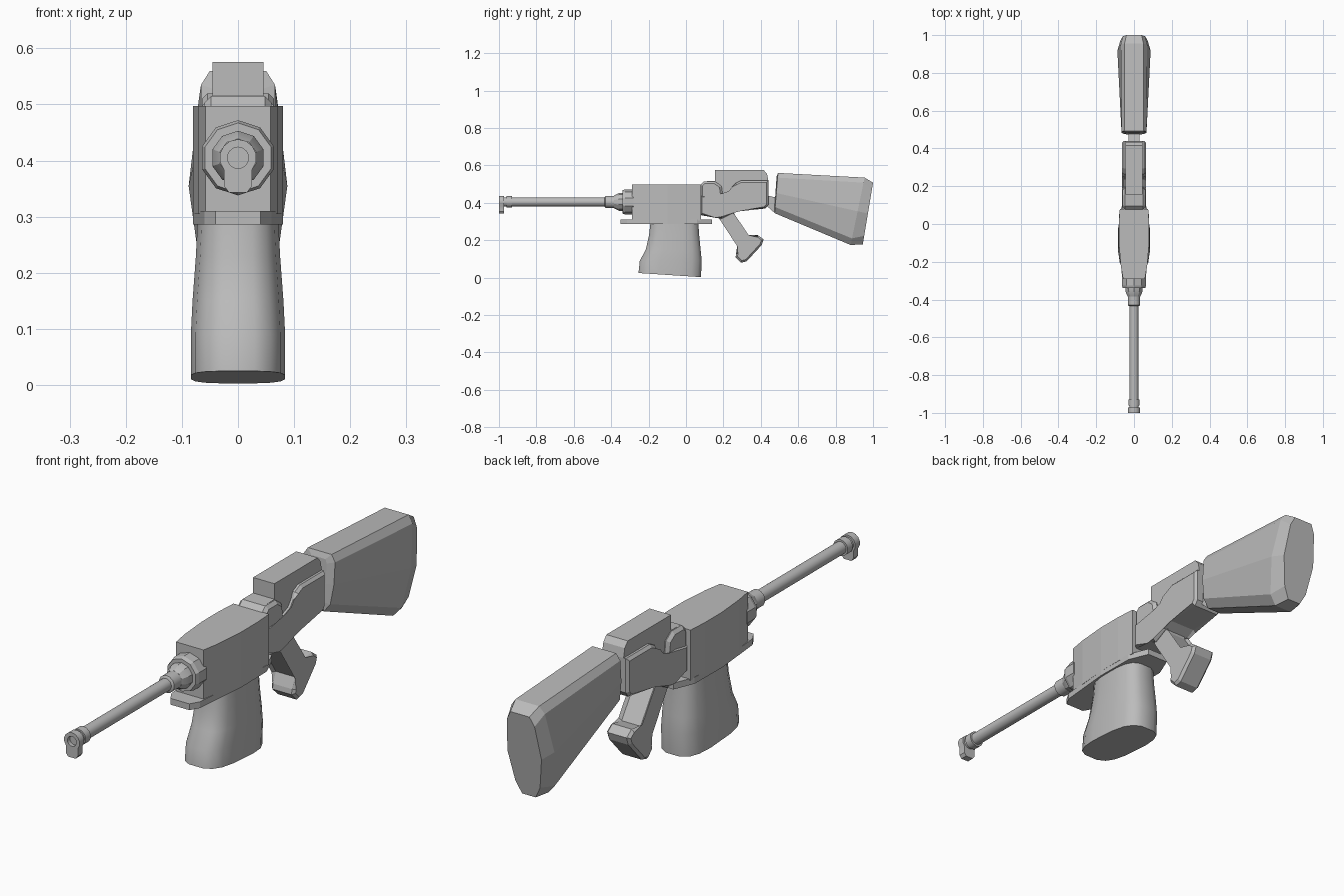
import bpy, bmesh, math
from mathutils import Vector

cube = bpy.data.objects.get("Cube")
if cube:
    bpy.data.objects.remove(cube)

grey = bpy.data.materials.new("plain grey")
grey.use_nodes = True
COLOUR = (0.5, 0.5, 0.5, 1)
grey.diffuse_color = COLOUR
grey.node_tree.nodes["Principled BSDF"].inputs["Base Color"].default_value = COLOUR


def finish(name, bm, smooth=None):
    bmesh.ops.recalc_face_normals(bm, faces=bm.faces)
    mesh = bpy.data.meshes.new(name)
    bm.to_mesh(mesh)
    bm.free()
    mesh.materials.append(grey)
    obj = bpy.data.objects.new(name, mesh)
    bpy.context.collection.objects.link(obj)
    if smooth:
        bpy.ops.object.select_all(action='DESELECT')
        obj.select_set(True)
        bpy.context.view_layer.objects.active = obj
        bpy.ops.object.shade_smooth_by_angle(angle=math.radians(smooth))
    return obj


def loft(name, rings, smooth=None):
    """Skin a list of equal-length rings and cap both ends."""
    bm = bmesh.new()
    rows = [[bm.verts.new(p) for p in ring] for ring in rings]
    n = len(rows[0])
    for a, b in zip(rows, rows[1:]):
        for i in range(n):
            j = (i + 1) % n
            bm.faces.new((a[i], a[j], b[j], b[i]))
    bm.faces.new(rows[0])
    bm.faces.new(rows[-1])
    return finish(name, bm, smooth)


def side_prism(name, profile, half, bevel=0):
    """Extrude a (y, z) profile across x and chamfer its two outlines."""
    bm = bmesh.new()
    a, b = [[bm.verts.new((x, y, z)) for y, z in profile] for x in (-half, half)]
    bm.faces.new(a)
    bm.faces.new(b)
    for i in range(len(a)):
        j = (i + 1) % len(a)
        bm.faces.new((a[i], a[j], b[j], b[i]))
    if bevel:
        rim = [e for e in bm.edges if abs(e.verts[0].co.x - e.verts[1].co.x) < 1e-5]
        bmesh.ops.bevel(bm, geom=rim, offset=bevel, segments=1, affect='EDGES')
    return finish(name, bm)


def plan_prism(name, half_outline, z0, z1):
    """Extrude an outline given as (x, y) on the +x side, mirrored."""
    outline = half_outline + [(-x, y) for x, y in reversed(half_outline)]
    return loft(name, [[(x, y, z) for x, y in outline] for z in (z0, z1)])


def lathe(name, stations, sides, smooth=None):
    """Turned part on the barrel axis from (y, radius) stations."""
    rings = []
    for y, r in stations:
        ang = [math.tau * i / sides for i in range(sides)]
        rings.append([(r * math.sin(t), y, AXIS + r * math.cos(t)) for t in ang])
    return loft(name, rings, smooth)


AXIS = 0.405

# Receiver and the flange under it
plan_prism("receiver", [(.058, -.29), (.07, -.22), (.08, -.1), (.08, 0), (.075, .08)], .305, .497)
plan_prism("flange", [(.04, -.35), (.06, -.315), (.08, -.1), (.078, .06), (.045, .14)], .286, .31)

# Barrel group
lathe("barrel_collar", [(-.28, .067), (-.325, .067), (-.34, .062)], 10)
lathe("barrel_cone", [(-.33, .048), (-.357, .048), (-.385, .034)], 10, 30)
lathe("barrel_sleeve", [(-.38, .033), (-.43, .033), (-.435, .025)], 14, 40)
lathe("barrel", [(-.42, .024), (-.94, .024)], 14, 40)
lathe("muzzle_ring", [(-.93, .031), (-.96, .031)], 14, 40)
lathe("muzzle_neck", [(-.955, .025), (-.98, .025)], 14, 40)

# Muzzle tip: rounded head with a foot below, shallow bore in its face
arc = [math.radians(-40 + 26 * i) for i in range(11)]
tip = [(.033 * math.cos(t), AXIS + .033 * math.sin(t)) for t in arc]
tip += [(-.025, .355), (-.016, .343), (.016, .343), (.025, .355)]
bore = [(.019 * v.x, AXIS + .019 * v.y) for v in
        (Vector((x, z - AXIS)).normalized() for x, z in tip)]
loft("muzzle_tip", [[(x, y, z) for x, z in ring] for y, ring in
                    ((-.972, tip), (-1.0, tip), (-1.0, bore), (-.985, bore))], 30)

# Front grip: rounded cross-sections (z, front y, rear y, half width, tilt)
rings = []
for z, front, rear, half, tilt in [(.295, -.19, .066, .072, 0), (.23, -.197, .07, .075, 0),
                                   (.15, -.215, .078, .081, 0), (.09, -.247, .084, .084, 0),
                                   (.014, -.254, .08, .084, .011)]:
    ring = []
    for i in range(16):
        c, s = math.cos(math.tau * (i + .5) / 16), math.sin(math.tau * (i + .5) / 16)
        px, py = [math.copysign(abs(v) ** .65, v) / .987 for v in (c, s)]
        ring.append((half * px, (front + rear) / 2 + (rear - front) / 2 * py, z - tilt * py))
    rings.append(ring)
loft("front_grip", rings, 35)

# Rear body: narrow core, front deck, and wide lower plates
side_prism("body_core", [(.07, .36), (.07, .49), (.095, .515), (.155, .517), (.155, .576),
                         (.415, .576), (.433, .555), (.44, .52), (.44, .4), (.42, .375)], .045)
side_prism("body_deck", [(.075, .42), (.075, .495), (.095, .515), (.155, .515), (.19, .49),
                         (.2, .42)], .06, .012)
side_prism("body_plates", [(.075, .335), (.075, .44), (.195, .44), (.235, .455), (.255, .48),
                           (.265, .505), (.295, .52), (.44, .52), (.44, .39), (.425, .37),
                           (.285, .365), (.25, .345), (.19, .315), (.16, .33)], .064, .01)

# Rear hand grip: slanted stem with a hooked foot
side_prism("rear_grip", [(.15, .345), (.19, .315), (.285, .17), (.268, .13), (.265, .11),
                         (.295, .08), (.325, .088), (.405, .175), (.415, .205), (.385, .227),
                         (.33, .217), (.25, .335), (.25, .36)], .05, .01)

# Neck joining body and stock
side_prism("stock_neck", [(.43, .44), (.43, .385), (.475, .345), (.52, .36), (.52, .42)], .028)


def stock_ring(y_top, y_low, top, low, flat, shoulder, belly, foot, chamfer):
    """Slanted, many-sided section of the stock."""
    h = top - low
    half = [(flat, top), (shoulder, top - chamfer), (belly, low + .5 * h),
            (foot, low + chamfer * 1.3), (foot * .55, low)]
    pts = half + [(-x, z) for x, z in reversed(half)]
    return [(x, y_low + (y_top - y_low) * (z - low) / h, z) for x, z in pts]


# Stock: tapered nose, flared rear, chamfered butt
loft("stock", [
    stock_ring(.484, .472, .54, .36, .03, .035, .035, .03, .015),
    stock_ring(.492, .474, .56, .345, .05, .066, .066, .055, .025),
    stock_ring(.955, .88, .535, .175, .05, .07, .088, .068, .027),
    stock_ring(1.0, .945, .508, .178, .04, .058, .072, .052, .035)])
